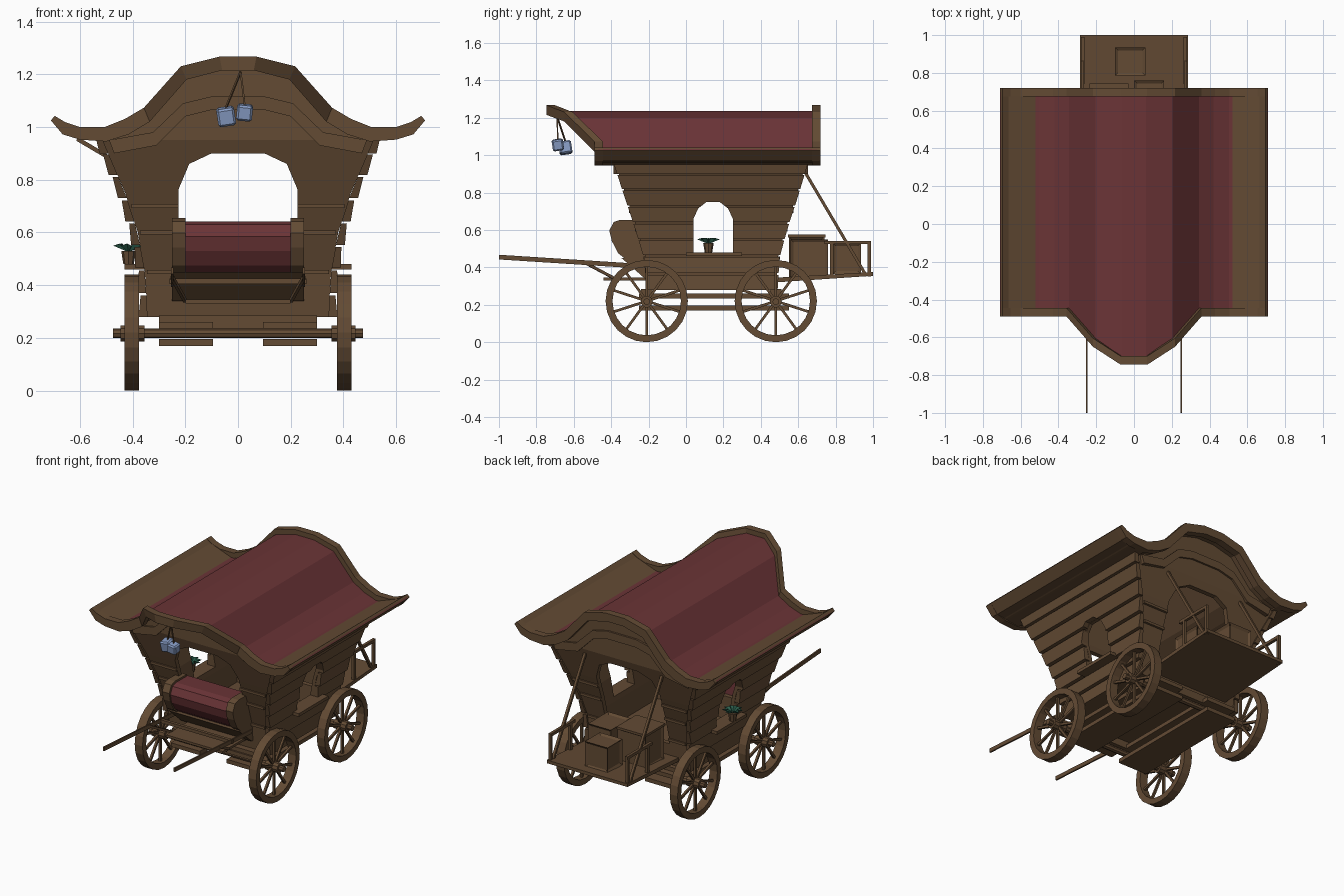
import bpy, bmesh, math
from mathutils import Vector, Matrix

if "Cube" in bpy.data.objects:
    bpy.data.objects.remove(bpy.data.objects["Cube"])

def mat(name, c):
    m = bpy.data.materials.new(name)
    m.diffuse_color = (*c, 1)
    m.use_nodes = True
    m.node_tree.nodes["Principled BSDF"].inputs["Base Color"].default_value = m.diffuse_color
    return m

WOOD = mat("brown wood", (0.125, 0.070, 0.034))
RED = mat("dark red", (0.145, 0.034, 0.037))
BLUE = mat("lantern blue", (0.24, 0.33, 0.55))
GREEN = mat("leaf green", (0.03, 0.14, 0.09))

def mesh(name, verts, faces, *mats):
    me = bpy.data.meshes.new(name)
    bm = bmesh.new()
    vs = [bm.verts.new(v) for v in verts]
    for f in faces:
        bm.faces.new([vs[i] for i in f])
    bmesh.ops.recalc_face_normals(bm, faces=bm.faces)
    bm.to_mesh(me)
    bm.free()
    ob = bpy.data.objects.new(name, me)
    bpy.context.collection.objects.link(ob)
    for m in mats:
        me.materials.append(m)
    return ob

def loft(name, rings, *mats, loop=False):
    """Skin equal rings of points; cap the ends or join them in a loop."""
    n, k = len(rings[0]), len(rings)
    faces = []
    for i in range(k if loop else k - 1):
        a, b = i * n, (i + 1) % k * n
        faces += [(a + j, a + (j + 1) % n, b + (j + 1) % n, b + j) for j in range(n)]
    if not loop:
        faces += [tuple(range(n)), tuple(range((k - 1) * n, k * n))]
    return mesh(name, [p for r in rings for p in r], faces, *mats)

def prism(name, pts, axis, a, b, *mats):
    put = (lambda t, p: (t, *p)) if axis == "x" else (lambda t, p: (p[0], t, p[1]))
    return loft(name, [[put(t, p) for p in pts] for t in (a, b)], *mats)

def box(name, x, y, z, m=WOOD):
    return prism(name, [(y[0], z[0]), (y[1], z[0]), (y[1], z[1]), (y[0], z[1])], "x", x[0], x[1], m)

def bar(name, p, q, w, h=None, m=WOOD):
    p, q, h = Vector(p), Vector(q), h or w
    d = (q - p).normalized()
    s = d.cross((0, 0, 1)) if abs(d.z) < 0.99 else Vector((1, 0, 0))
    s.normalize()
    u = s.cross(d)
    return loft(name, [[c + s * w / 2 * i + u * h / 2 * j for i, j in ((-1, -1), (1, -1), (1, 1), (-1, 1))]
                       for c in (p, q)], m)

def cyl(name, p, q, r, n=10, m=WOOD, r2=None):
    p, q = Vector(p), Vector(q)
    rot = (q - p).to_track_quat("Z", "Y")
    return loft(name, [[c + rot @ Vector((rr * math.cos(t * math.tau / n), rr * math.sin(t * math.tau / n), 0))
                        for t in range(n)] for c, rr in ((p, r), (q, r2 or r))], m)

def cut(ob, cutter):
    md = ob.modifiers.new("opening", "BOOLEAN")
    md.operation, md.object, md.solver = "DIFFERENCE", cutter, "EXACT"

# Roof: stations across x as (upper x, upper z, lower x, lower z, front y)
half = [(.07, 1.267, .06, 1.215, -.745), (.217, 1.23, .195, 1.18, -.65), (.357, 1.073, .335, 1.02, -.49),
        (.43, 1.03, .415, .972, -.49), (.505, 1.0, .5, .945, -.49), (.6, 1.0, .6, .952, -.49),
        (.655, 1.018, .665, .972, -.49), (.695, 1.042, .71, 1.025, -.49)]
stations = [(-a, b, -c, d, e) for a, b, c, d, e in reversed(half)] + half

def trim(name, span):
    return loft(name, [[(a, span(e)[0], b), (a, span(e)[1], b), (c, span(e)[1], d), (c, span(e)[0], d)]
                       for a, b, c, d, e in stations], WOOD)

trim("roof_front_trim", lambda e: (e, e + .045))
trim("roof_back_trim", lambda e: (.675, .72))
rings = []
for a, b, c, d, e in stations:
    tx, tz, ux, uz = a + (c - a) * .6, b + (d - b) * .6, a + (c - a) * .85, b + (d - b) * .85
    rings.append([(tx, e + .02, tz), (tx, .7, tz), (ux, .7, uz), (ux, e + .02, uz)])
roof = loft("roof_panel", rings, RED, WOOD)
for p in roof.data.polygons:
    p.material_index = 0 if p.normal.z > .2 else 1
for s in (-1, 1):
    prism("roof_side_trim", [(s * .66, .97), (s * .5, .945), (s * .5, .96), (s * .665, 1.02), (s * .695, 1.042), (s * .71, 1.025)],
          "y", -.48, .71, WOOD)

# Body outline by height: z, half width, front y, back y
levels = [(.28, .335, -.20, .48), (.45, .345, -.215, .49), (.60, .372, -.26, .53),
          (.75, .42, -.31, .58), (.95, .505, -.375, .64)]

def body(z):
    for lo, hi in zip(levels, levels[1:]):
        if z <= hi[0] or hi is levels[-1]:
            t = (z - lo[0]) / (hi[0] - lo[0])
            return [lo[i] + (hi[i] - lo[i]) * t for i in (1, 2, 3)]

door = prism("door_cutter", [(-.225, .42), (.225, .42), (.225, .765), (.185, .86), (.1, .9),
                             (-.1, .9), (-.185, .86), (-.225, .765)], "y", -1, 1.2)
window = prism("window_cutter", [(.04, .48), (.25, .48), (.25, .66), (.225, .715), (.18, .75),
                                 (.11, .75), (.065, .715), (.04, .66)], "x", -1, 1)
for c in (door, window):
    c.hide_render = True
    c.hide_viewport = True
    c.display_type = "WIRE"

# End walls with gables that reach the roof
for name, k, s in (("front_wall", 2, 1), ("back_wall", 3, -1)):
    rows = [(r[0], r[1], r[k]) for r in levels]
    rows += [(z, x, rows[-1][2]) for z, x in ((.985, .41), (1.03, .34), (1.19, .2), (1.225, .06))]
    w = loft(name, [[(-x, y, z), (x, y, z), (x, y + s * .03, z), (-x, y + s * .03, z)] for z, x, y in rows], WOOD)
    cut(w, door)
    # Arched moulding under the roof
    arch = [(-.47, .90), (-.31, .93), (-.2, 1.04), (-.1, 1.065), (.1, 1.065), (.2, 1.04), (.31, .93), (.47, .90)]
    yy = rows[4][2]
    loft(name + "_moulding", [[(x, yy - s * .012, z), (x, yy + s * .02, z), (x * 1.04, yy + s * .02, z + .05),
                               (x * 1.04, yy - s * .012, z + .05)] for x, z in arch], WOOD)
    # Corner rails across the wall beside the opening
    for sx in (-1, 1):
        for z in (.45, .60, .70):
            X, f, b = body(z)
            y0 = f if k == 2 else b
            box(name + "_rail", sorted((sx * .225, sx * X)), (y0 - .012, y0 + .012), (z - .008, z + .008))

# Side walls: inner skin and lapped planks, with arched windows
planks = [(.28, .36), (.37, .455), (.465, .545), (.553, .633), (.642, .722), (.73, .81), (.818, .895), (.90, .96)]
for s in (-1, 1):
    skin = loft("side_wall", [[(s * (X - .015), f, z), (s * (X - .015), b, z), (s * (X + .008), b, z), (s * (X + .008), f, z)]
                              for z, X, f, b in levels], WOOD)
    cut(skin, window)
    for z0, z1 in planks:
        (X0, f, b), (X1, f1, b1) = body(z0), body(z1)
        p = loft("side_plank", [[(s * (X + .008), g, z), (s * (X + .008), h, z), (s * (X + o), h, z), (s * (X + o), g, z)]
                                for X, g, h, z, o in ((X0, f - .01, b + .01, z0, .042), (X1, f1 - .01, b1 + .01, z1, .03))], WOOD)
        if z1 > .48 and z0 < .75:
            cut(p, window)
    box("window_ledge", sorted((s * .35, s * .43)), (0, .30), (.46, .48))
box("floor", (-.335, .335), (-.2, .48), (.28, .31))

# Driver's seat: red curved panel between brown ends
prof = [(-.22, .64), (-.34, .642), (-.375, .63), (-.398, .585), (-.385, .53), (-.35, .475), (-.3, .435), (-.2, .35)]
prism("seat_panel", prof, "x", -.21, .21, RED)
for s in (-1, 1):
    prism("seat_end", [(y - .012, z + .012 * (z > .5)) for y, z in prof], "x", s * .20, s * .25, WOOD)
prism("seat_base", [(-.345, .45), (-.31, .42), (-.22, .34), (-.18, .34), (-.18, .45)], "x", -.25, .25, WOOD)
box("footboard", (-.2, .2), (-.44, -.2), (.33, .345))

# Shafts and their braces
for s in (-1, 1):
    bar("shaft", (s * .25, -1, .455), (s * .25, -.22, .405), .01, .025)
    bar("shaft_brace", (s * .25, -.55, .43), (s * .2, -.38, .34), .012, .015)
bar("shaft_crossbar", (-.26, -.42, .415), (.26, -.42, .415), .02)

# Undercarriage
for y in (-.21, .48):
    cyl("axle", (-.475, y, .217), (.475, y, .217), .018, 8)
    box("axle_bolster", (-.3, .3), (y - .03, y + .03), (.235, .285))
    for s in (-1, 1):
        cyl("wheel_hub", (s * .355, y, .217), (s * .445, y, .217), .032, 10)
        # Wheel rim and spokes
        loft("wheel_rim", [[(s * x, y + r * math.cos(a), .22 + r * math.sin(a))
                            for x, r in ((.375, .22), (.43, .22), (.43, .183), (.375, .183))]
                           for a in [i * math.tau / 24 for i in range(24)]], WOOD, loop=True)
        for i in range(10):
            a = (i + .5) * math.tau / 10
            d = Vector((0, math.cos(a), math.sin(a)))
            c = Vector((s * .402, y, .22))
            bar("wheel_spoke", c + d * .025, c + d * .19, .014)
for s in (-1, 1):
    for z in (.17, .235):
        box("chassis_beam", sorted((s * .095, s * .3)), (-.25, .55), (z, z + .025))

# Rear porch with railings and stays
prism("porch_floor", [(.48, .32), (1.0, .355), (1.0, .375), (.48, .345)], "x", -.285, .285, WOOD)
for s in (-1, 1):
    x = s * .272
    for y in (.78, .98):
        bar("porch_post", (x, y, .35), (x, y, .54), .018)
    bar("porch_rail", (x, .74, .533), (x, .99, .533), .018)
    bar("porch_stay", (x, .63, .92), (x, .955, .37), .016)
bar("roof_bracket", (-.61, .3, .955), (-.5, .3, .89), .016)

# Crates with recessed panels
def crate(x, y, z):
    ob = box("crate", x, y, z)
    bm = bmesh.new()
    bm.from_mesh(ob.data)
    bmesh.ops.inset_individual(bm, faces=bm.faces[:], thickness=.022, depth=-.01)
    bm.to_mesh(ob.data)
    bm.free()

crate((-.23, -.035), (.55, .74), (.345, .565))
crate((0, .16), (.56, .76), (.345, .55))
crate((-.1, .06), (.785, .935), (.365, .53))
box("crate_lid", (-.235, -.03), (.545, .745), (.56, .575))

# Hanging lanterns
for x, y, z, r, t in ((-.045, -.645, 1.04, .034, -.15), (.025, -.685, 1.055, .03, .1)):
    rot = Matrix.Rotation(t, 3, "Y") @ Matrix.Rotation(.15, 3, "X")
    ob = box("lantern", (-r, r), (-r, r), (-r, r), BLUE)
    b = ob.modifiers.new("bevel", "BEVEL")
    b.width, b.segments = .008, 1
    ob.matrix_world = Matrix.Translation((x, y, z)) @ rot.to_4x4()
    bar("lantern_cord", (x, y, z + r), (.01, -.69, 1.21), .007)

# Potted plant on the left ledge
P = Vector((-.415, .12, .48))
cyl("plant_pot", P, P + Vector((0, 0, .05)), .02, 8, WOOD, .028)
for i in range(9):
    a = i * math.tau / 9
    d, s = Vector((math.cos(a), math.sin(a), 0)), Vector((-math.sin(a), math.cos(a), 0))
    top = P + Vector((0, 0, .045))
    mid, tip = top + d * .03 + Vector((0, 0, .033)), top + d * .062 + Vector((0, 0, .025))
    mesh("plant_leaf", [top, mid + s * .012, tip, mid - s * .012], [(0, 1, 2), (0, 2, 3)], GREEN)
